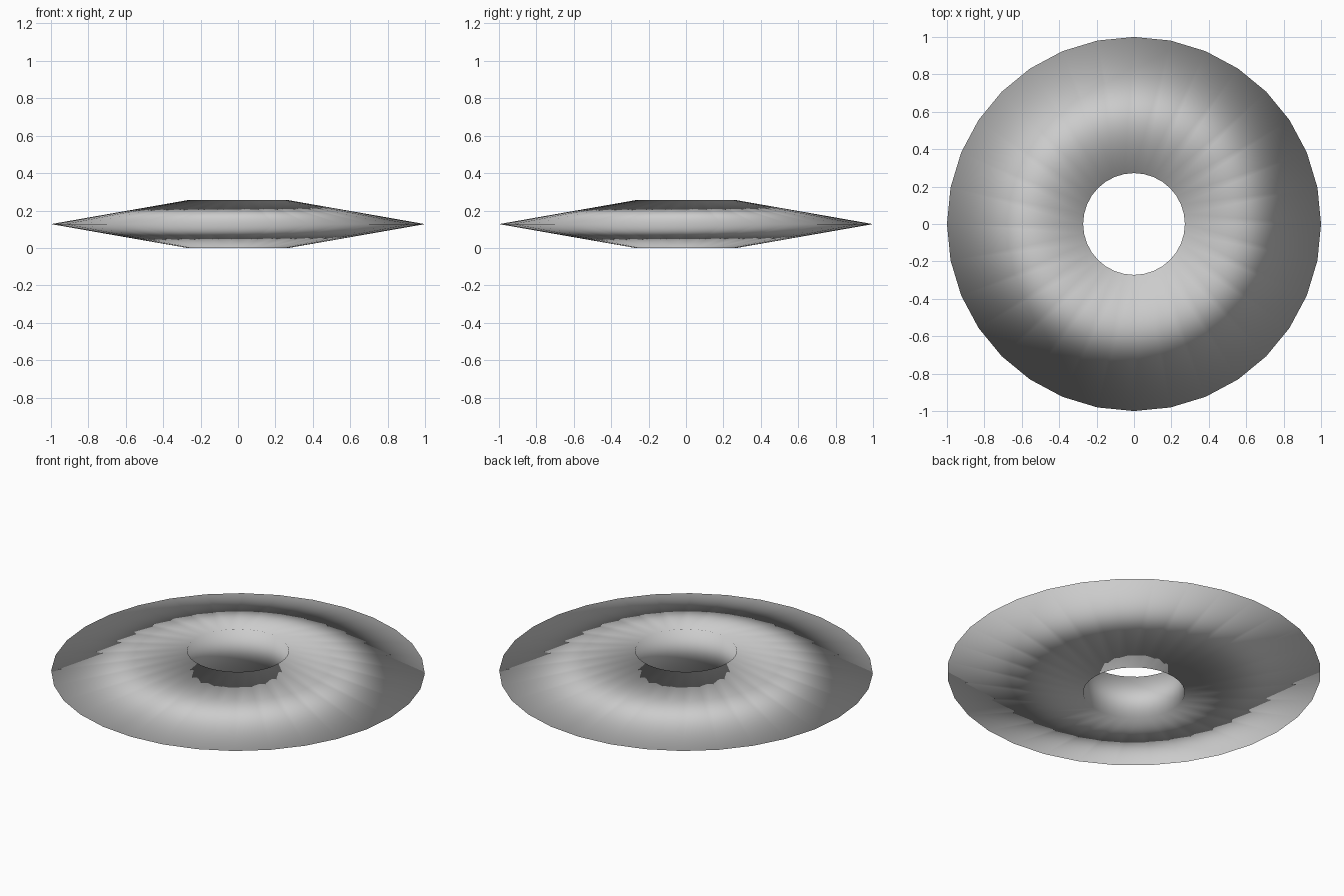
import bpy

if "Cube" in bpy.data.objects:
    bpy.data.objects.remove(bpy.data.objects["Cube"])

# Flattened ring: triangular cross-section, sharp outer rim and straight hole wall
OUTER, HOLE, HEIGHT = 1.0, 0.272, 0.255
minor = (OUTER - HOLE) / 1.5
major = OUTER - minor

bpy.ops.mesh.primitive_torus_add(major_segments=32, minor_segments=3,
                                 major_radius=major, minor_radius=minor)
ring = bpy.context.object
ring.name = "disc_ring"

# Squash to a thin disc standing on z = 0
half = max(v.co.z for v in ring.data.vertices)
for v in ring.data.vertices:
    v.co.z = v.co.z / half * HEIGHT / 2 + HEIGHT / 2
ring.data.update()

# Fully smooth shading, including the rim
for p in ring.data.polygons:
    p.use_smooth = True
